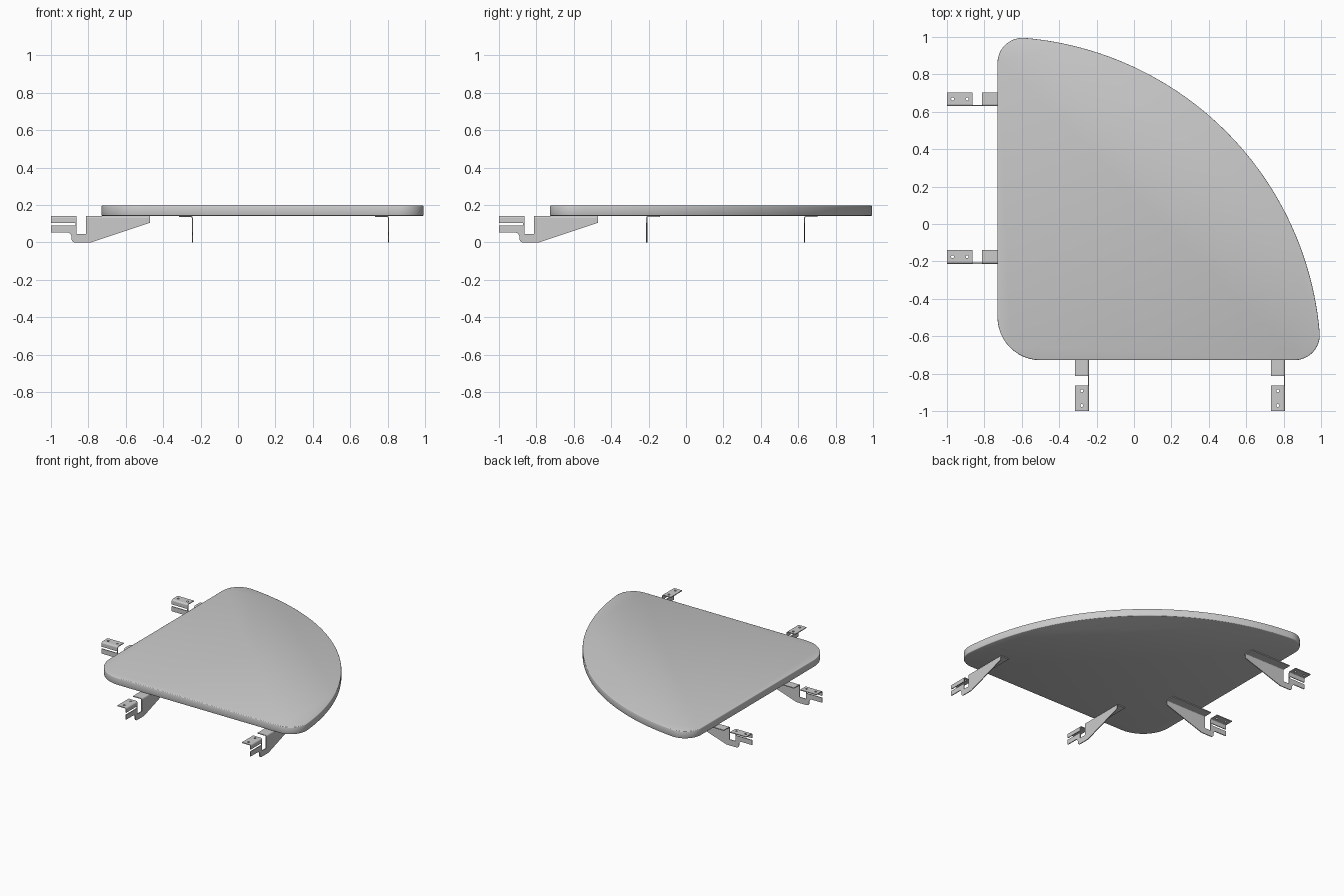
import bpy, bmesh
from math import sin, cos, pi, sqrt, atan2, radians
from mathutils import Matrix, Vector

if "Cube" in bpy.data.objects:
    bpy.data.objects.remove(bpy.data.objects["Cube"])


def arc(cx, cy, r, a0, a1, n):
    return [(cx + r * cos(a0 + (a1 - a0) * i / n), cy + r * sin(a0 + (a1 - a0) * i / n)) for i in range(n + 1)]


def finish(name, mesh, angle=30):
    ob = bpy.data.objects.new(name, mesh)
    bpy.context.collection.objects.link(ob)
    bpy.ops.object.select_all(action='DESELECT')
    ob.select_set(True)
    bpy.context.view_layer.objects.active = ob
    bpy.ops.object.shade_smooth_by_angle(angle=radians(angle))
    return ob


def add_plate(bm, loops, thick, matrix):
    """Filled outline (extra loops are holes), extruded 0..thick along local z."""
    cu = bpy.data.curves.new("tmp", 'CURVE')
    cu.dimensions, cu.fill_mode, cu.extrude = '2D', 'BOTH', thick / 2
    for pts in loops:
        sp = cu.splines.new('POLY')
        sp.points.add(len(pts) - 1)
        for p, (x, y) in zip(sp.points, pts):
            p.co = (x, y, 0, 1)
        sp.use_cyclic_u = True
    ob = bpy.data.objects.new("tmp", cu)
    bpy.context.collection.objects.link(ob)
    dg = bpy.context.evaluated_depsgraph_get()
    me = bpy.data.meshes.new_from_object(ob.evaluated_get(dg))
    me.transform(matrix @ Matrix.Translation((0, 0, thick / 2)))
    bm.from_mesh(me)
    bpy.data.objects.remove(ob)
    bpy.data.meshes.remove(me)


# Tabletop: quarter disc with three rounded corners
X0, Y0, R, r, rb = -0.73, -0.728, 1.729, 0.135, 0.23
Z0, Z1 = 0.142, 0.197
h = sqrt((R - r) ** 2 - r ** 2)
t = atan2(r, h)
outline = (arc(X0, Y0, R, t, pi / 2 - t, 48)
           + arc(X0 + r, Y0 + h, r, pi / 2 - t, pi, 12)[1:]
           + arc(X0 + rb, Y0 + rb, rb, pi, 1.5 * pi, 12)
           + arc(X0 + h, Y0 + r, r, -pi / 2, t, 12)[:-1])
bm = bmesh.new()
face = bm.faces.new([bm.verts.new((x, y, Z0)) for x, y in outline])
top = bmesh.ops.extrude_face_region(bm, geom=[face])['geom']
bmesh.ops.translate(bm, vec=(0, 0, Z1 - Z0), verts=[g for g in top if isinstance(g, bmesh.types.BMVert)])
if not any(f.normal.z < -0.9 for f in bm.faces):
    bm.faces.new([v for v in reversed([v for v in face.verts])])
bmesh.ops.recalc_face_normals(bm, faces=bm.faces)
rim = [e for e in bm.edges if abs(e.verts[0].co.z - e.verts[1].co.z) < 1e-5]
bmesh.ops.bevel(bm, geom=rim, offset=0.005, segments=2, profile=0.5, affect='EDGES')
me = bpy.data.meshes.new("tabletop")
bm.to_mesh(me)
bm.free()
finish("tabletop", me, 50)

# Bracket: folded sheet, wall in the xz plane at y = 0, flange towards +y
T, B, W, H = 0.006, 0.012, 0.074, 0.142
GAP0, GAP1, TIP = -0.864, -0.812, -0.47
bm = bmesh.new()
wall = ([(-1, H - B), (-1, 0.105), (-0.87, 0.105), (-0.87, 0.09), (-1, 0.09), (-1, 0.053)]
        + arc(-0.915, 0.028, 0.025, pi / 2, 0, 6)
        + arc(-0.87, 0.02, 0.02, pi, 1.5 * pi, 5)
        + [(-0.785, 0), (TIP, 0.105), (TIP, H - B), (GAP1, H - B),
           (GAP1, 0.045), (GAP0, 0.045), (GAP0, H - B)])
# local (x, y, z) -> world (x, z, y)
to_xz = Matrix(((1, 0, 0, 0), (0, 0, 1, 0), (0, 1, 0, 0), (0, 0, 0, 1)))
add_plate(bm, [wall], T, to_xz)
bend = arc(B, H - B, B, pi, pi / 2, 6) + arc(B, H - B, B - T, pi / 2, pi, 6)
for x0, x1, holes in ((-1, GAP0, (-0.97, -0.892)), (GAP1, TIP, ())):
    loops = [[(x0, B), (x1, B), (x1, W), (x0, W)]]
    loops += [arc(hx, 0.038, 0.008, 0, 2 * pi, 12)[:-1] for hx in holes]
    add_plate(bm, loops, T, Matrix.Translation((0, 0, H - T)))
    # local (x, y, z) -> world (y, z, x)
    to_yz = Matrix(((0, 0, 1, x0), (1, 0, 0, 0), (0, 1, 0, 0), (0, 0, 0, 1)))
    add_plate(bm, [bend], x1 - x0, to_yz)
bmesh.ops.remove_doubles(bm, verts=bm.verts, dist=0.0002)
bmesh.ops.recalc_face_normals(bm, faces=bm.faces)
me = bpy.data.meshes.new("bracket")
bm.to_mesh(me)
bm.free()

# Two brackets on the left edge, two turned onto the front edge
for i, y in enumerate((-0.213, 0.63)):
    finish(f"left_bracket_{i + 1}", me).location = (0, y, 0)
for i, x in enumerate((-0.241, 0.807)):
    ob = finish(f"front_bracket_{i + 1}", me)
    ob.location = (x, 0, 0)
    ob.rotation_euler = (0, 0, pi / 2)
